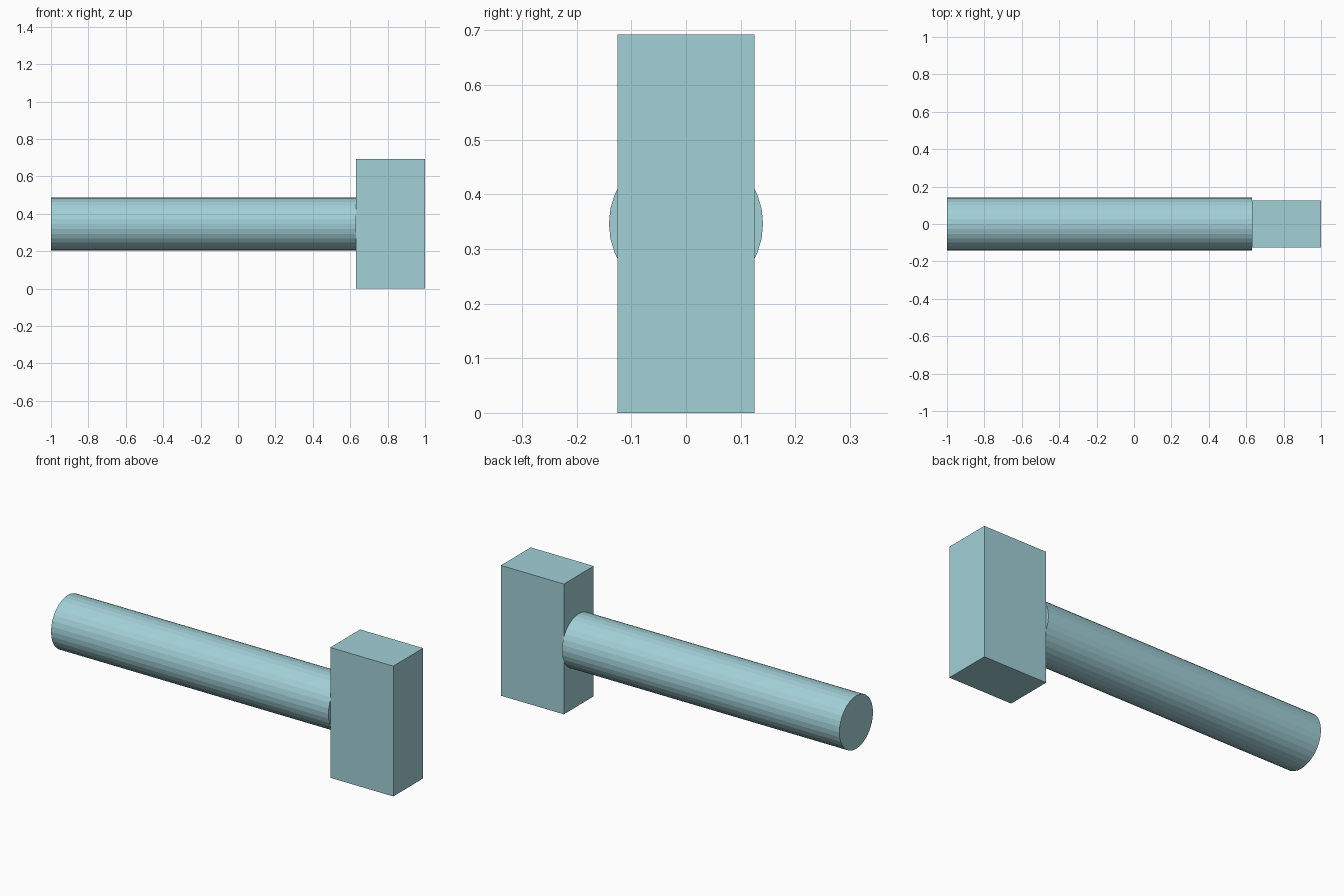
import bpy, math

if "Cube" in bpy.data.objects:
    bpy.data.objects.remove(bpy.data.objects["Cube"])

HEIGHT = 0.692      # head height
JOIN = 0.63         # x where handle meets head

mat = bpy.data.materials.new("pale_teal")
mat.diffuse_color = (0.36, 0.63, 0.68, 1)
mat.use_nodes = True
mat.node_tree.nodes["Principled BSDF"].inputs["Base Color"].default_value = mat.diffuse_color

# Head: upright rectangular block
bpy.ops.mesh.primitive_cube_add(size=1, location=((JOIN + 1) / 2, 0, HEIGHT / 2))
head = bpy.context.object
head.name = "hammer_head"
head.scale = (1 - JOIN, 0.25, HEIGHT)

# Handle: round faceted bar along x
bpy.ops.mesh.primitive_cylinder_add(
    vertices=32, radius=0.141, depth=JOIN + 1,
    location=((JOIN - 1) / 2, 0, HEIGHT / 2), rotation=(0, math.pi / 2, 0))
handle = bpy.context.object
handle.name = "handle"

for part in (head, handle):
    part.data.materials.append(mat)
